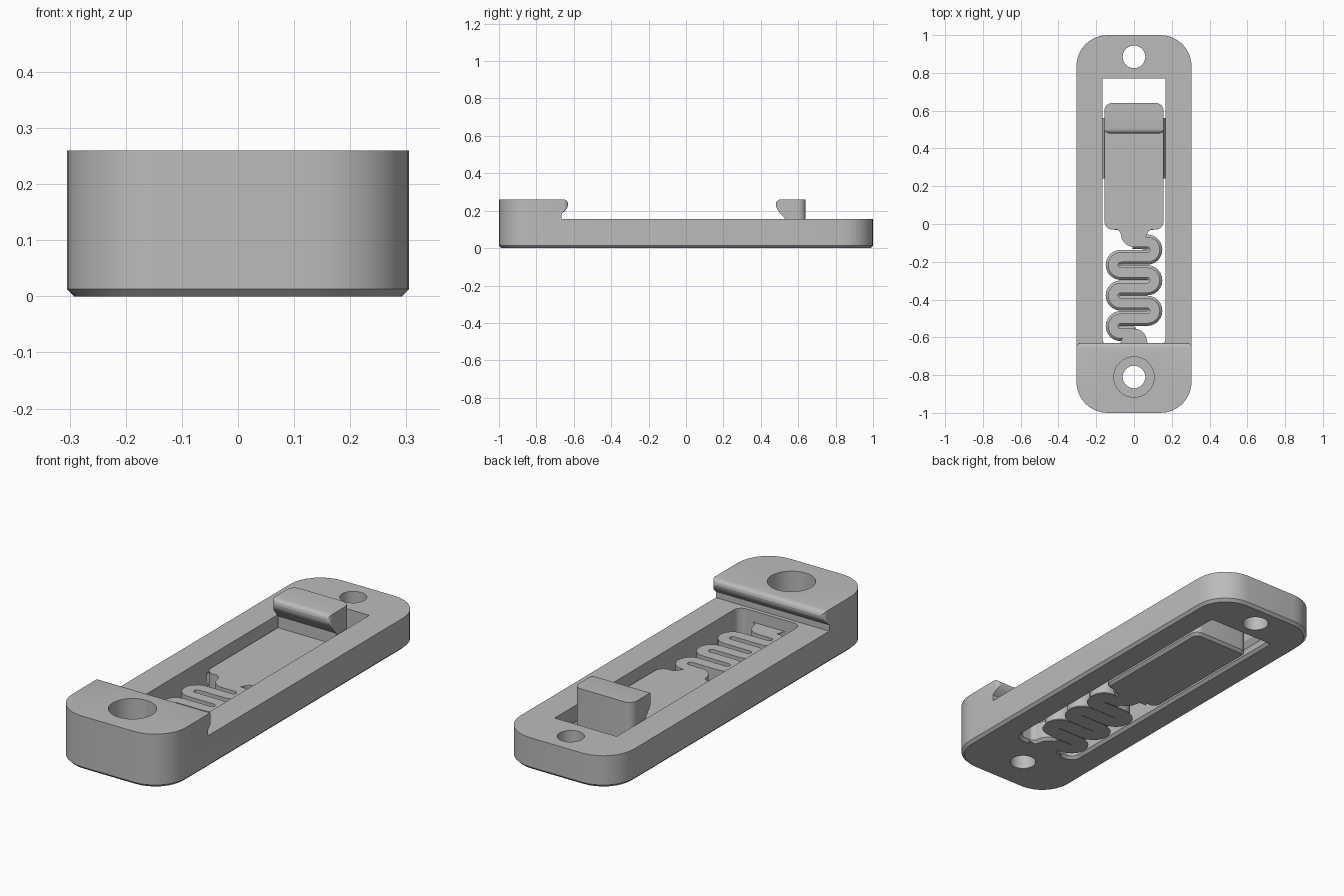
import bpy, bmesh
from math import sin, cos, pi, hypot, radians
from mathutils import Matrix

if "Cube" in bpy.data.objects:
    bpy.data.objects.remove(bpy.data.objects["Cube"])

grey = bpy.data.materials.new("plain_grey")
grey.use_nodes = True
grey.diffuse_color = (0.5, 0.5, 0.5, 1)
grey.node_tree.nodes["Principled BSDF"].inputs["Base Color"].default_value = (0.5, 0.5, 0.5, 1)

CHAMFER = 0.013
FRAME_TOP, PLATE_TOP, HOOK_TOP = 0.155, 0.10, 0.26


def arc(cx, cy, r, a0, a1, n=8):
    """Points along an arc, angles in degrees."""
    angles = [radians(a0 + (a1 - a0) * i / n) for i in range(n + 1)]
    return [(cx + r * cos(a), cy + r * sin(a)) for a in angles]


def rounded(x0, x1, y0, y1, r_front, r_back):
    """Counter-clockwise rounded rectangle."""
    f, b = r_front, r_back
    return (arc(x0 + f, y0 + f, f, 180, 270) + arc(x1 - f, y0 + f, f, 270, 360)
            + arc(x1 - b, y1 - b, b, 0, 90) + arc(x0 + b, y1 - b, b, 90, 180))


def normals(pts, closed):
    """Right-hand mitre normal at each point."""
    out, n = [], len(pts)
    for i in range(n):
        a = pts[i - 1] if closed or i else pts[0]
        b = pts[(i + 1) % n] if closed or i < n - 1 else pts[-1]
        dx, dy = b[0] - a[0], b[1] - a[1]
        length = hypot(dx, dy)
        out.append((dy / length, -dx / length))
    return out


def grow(pts, d):
    return [(p[0] + d * m[0], p[1] + d * m[1]) for p, m in zip(pts, normals(pts, True))]


def loft(name, rings, axis="z"):
    """Closed solid through rings of (points, height) along an axis."""
    place = {"x": lambda a, b, c: (c, a, b), "y": lambda a, b, c: (a, c, b),
             "z": lambda a, b, c: (a, b, c)}[axis]
    bm = bmesh.new()
    loops = [[bm.verts.new(place(a, b, h)) for a, b in pts] for pts, h in rings]
    for low, high in zip(loops, loops[1:]):
        for i in range(len(low)):
            bm.faces.new((low[i - 1], low[i], high[i], high[i - 1]))
    bm.faces.new(loops[0][::-1])
    bm.faces.new(loops[-1])
    bmesh.ops.recalc_face_normals(bm, faces=bm.faces)
    mesh = bpy.data.meshes.new(name)
    bm.to_mesh(mesh)
    bm.free()
    mesh.materials.append(grey)
    obj = bpy.data.objects.new(name, mesh)
    bpy.context.collection.objects.link(obj)
    return obj


def chamfered(name, pts, top):
    """Upright solid with a chamfered bottom edge."""
    return loft(name, [(grow(pts, -CHAMFER), 0), (pts, CHAMFER), (pts, top)])


def activate(obj):
    bpy.ops.object.select_all(action="DESELECT")
    obj.select_set(True)
    bpy.context.view_layer.objects.active = obj


def cut(obj, cutter):
    activate(obj)
    mod = obj.modifiers.new("cut", "BOOLEAN")
    mod.object, mod.operation, mod.solver = cutter, "DIFFERENCE", "EXACT"
    bpy.ops.object.modifier_apply(modifier=mod.name)
    bpy.data.objects.remove(cutter)


def round_lip(obj, y, half_width, radius):
    """Round the upright corners of a hook lip."""
    bm = bmesh.new()
    bm.from_mesh(obj.data)
    edges = [e for e in bm.edges if all(
        abs(v.co.y - y) < 1e-3 and abs(abs(v.co.x) - half_width) < 1e-3 for v in e.verts)]
    bmesh.ops.bevel(bm, geom=edges, offset=radius, segments=4, profile=0.5, affect="EDGES")
    bm.to_mesh(obj.data)
    bm.free()


def smooth(obj):
    activate(obj)
    bpy.ops.object.shade_smooth_by_angle(angle=radians(30))


# Frame with raised hooked end block
frame = chamfered("frame", rounded(-0.305, 0.305, -1, 1, 0.165, 0.165), HOOK_TOP)
step = [(-0.63, 0.3), (-0.63, 0.212), (-0.665, 0.185), (-0.665, FRAME_TOP),
        (1.1, FRAME_TOP), (1.1, 0.3)]
cut(frame, loft("step_cutter", [(step, -0.5), (step, 0.5)], "x"))
round_lip(frame, -0.63, 0.305, 0.025)

# Window, with a chamfered lower rim
window = rounded(-0.167, 0.167, -0.646, 0.77, 0.04, 0.002)
cut(frame, loft("window_cutter", [(grow(window, 2 * CHAMFER), -CHAMFER),
                                  (window, CHAMFER), (window, 0.17)]))

# Screw holes and counterbore
for y, r, low in ((-0.81, 0.06, -0.1), (0.885, 0.06, -0.1), (-0.81, 0.107, 0.1)):
    ring = arc(0, y, r, 0, 348.75, 31)
    cut(frame, loft("hole_cutter", [(ring, low), (ring, 0.4)]))

# Guide grooves in the window walls
for s in (-1, 1):
    groove = [(s * 0.16, 0.022), (s * 0.185, 0.06), (s * 0.16, 0.098)]
    cut(frame, loft("groove_cutter", [(groove, 0.0), (groove, 0.768)], "y"))
smooth(frame)

# Sliding plate with hook
slider = chamfered("slider", rounded(-0.157, 0.157, -0.03, 0.64, 0.045, 0.04), HOOK_TOP)
step = [(0.48, 0.3), (0.48, 0.212), (0.53, 0.157), (0.53, PLATE_TOP),
        (-0.1, PLATE_TOP), (-0.1, 0.3)]
cut(slider, loft("step_cutter", [(step, -0.5), (step, 0.5)], "x"))
round_lip(slider, 0.48, 0.157, 0.025)
smooth(slider)

# Guide ribs on the slider
for s, side in ((-1, "right"), (1, "left")):
    rib = [(s * 0.15, 0.03), (s * 0.169, 0.06), (s * 0.15, 0.09)]
    loft(side + "_guide_rib", [(rib, 0.24), (rib, 0.56)], "y")

# Serpentine spring
pitch, first, bend_x, half = 0.081, -0.095, 0.07, 0.0265
path = [(0, first)]
for i in range(6):
    s = 1 if i % 2 == 0 else -1
    bend = arc(0, 0, pitch / 2, 90, -90, 12)
    path += [(s * (bend_x + x), first - pitch * (i + 0.5) + y) for x, y in bend]
path.append((0, first - 6 * pitch))
side = normals(path, False)
outline = [(p[0] + half * m[0], p[1] + half * m[1]) for p, m in zip(path, side)]
outline += [(p[0] - half * m[0], p[1] - half * m[1]) for p, m in zip(path, side)][::-1]
smooth(chamfered("spring", outline[::-1], PLATE_TOP))

# Filleted necks joining the spring to the slider and to the frame
neck = (arc(-0.1, -0.06, 0.031, 90, 0) + arc(0, -0.0525, 0.069, 187, 270)
        + [(0.03, -0.1215), (0.06, -0.0685)] + arc(0.1, -0.06, 0.031, 180, 90)
        + [(0.1, -0.02), (-0.1, -0.02)])
centre_y = first - 3 * pitch
turned = [(-x, 2 * centre_y - y) for x, y in neck]
smooth(chamfered("slider_neck", neck, PLATE_TOP))
smooth(chamfered("frame_neck", turned, PLATE_TOP))
